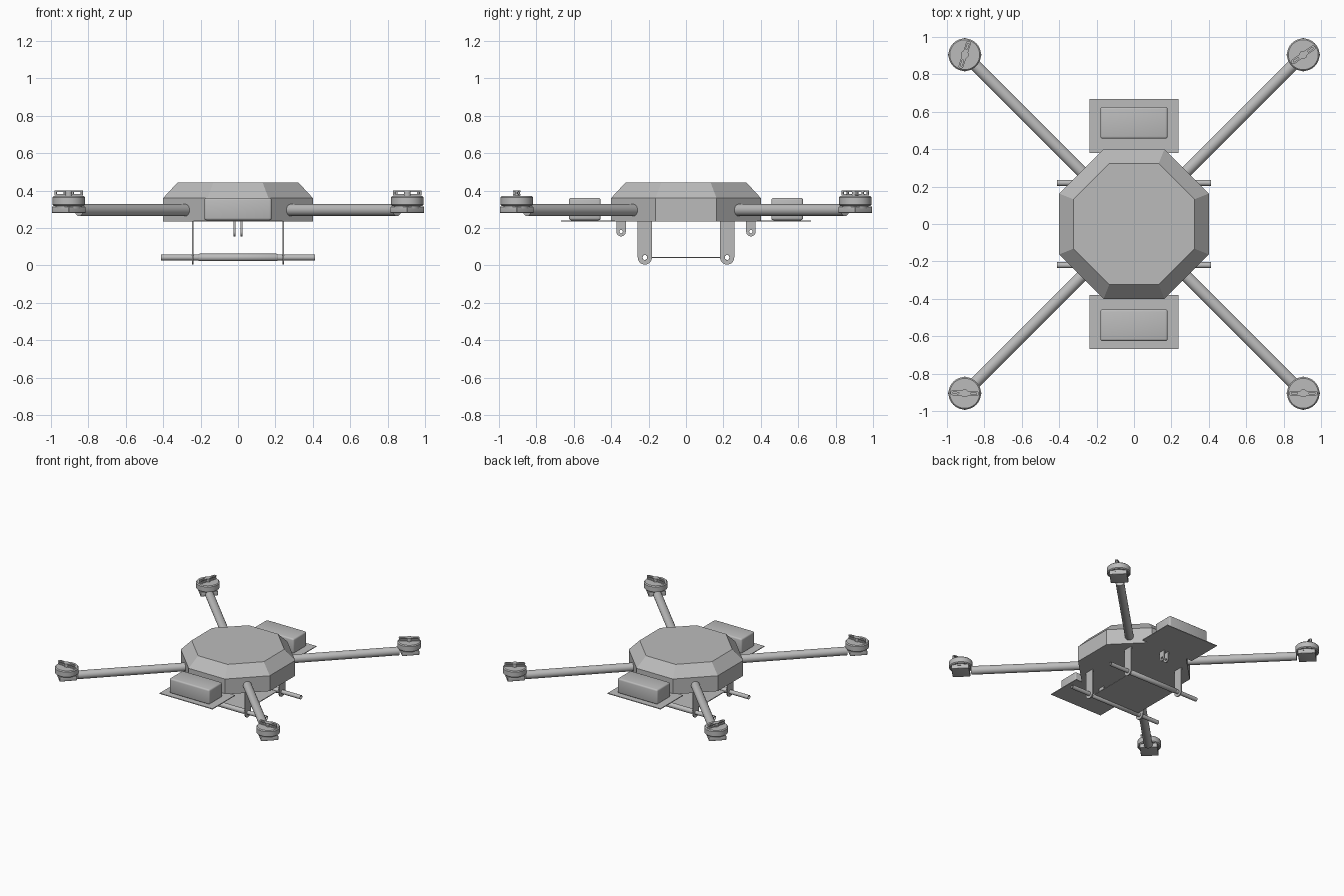
import bpy, bmesh, math
from mathutils import Matrix, Vector

cube = bpy.data.objects.get("Cube")
if cube:
    bpy.data.objects.remove(cube, do_unlink=True)

grey = bpy.data.materials.new("light grey")
grey.use_nodes = True
grey.diffuse_color = (0.5, 0.5, 0.5, 1)
grey.node_tree.nodes["Principled BSDF"].inputs["Base Color"].default_value = (0.5, 0.5, 0.5, 1)


def add(name, mesh, smooth=False):
    obj = bpy.data.objects.new(name, mesh)
    bpy.context.collection.objects.link(obj)
    mesh.materials.clear()
    mesh.materials.append(grey)
    if smooth:
        bpy.ops.object.select_all(action='DESELECT')
        obj.select_set(True)
        bpy.context.view_layer.objects.active = obj
        bpy.ops.object.shade_smooth_by_angle(angle=math.radians(35))
    return obj


def finish(name, bm, smooth=False):
    bmesh.ops.recalc_face_normals(bm, faces=bm.faces)
    mesh = bpy.data.meshes.new(name)
    bm.to_mesh(mesh)
    bm.free()
    return add(name, mesh, smooth)


def box(name, centre, size, turn=0, bevel=0):
    bm = bmesh.new()
    bmesh.ops.create_cube(bm, size=1, matrix=Matrix.Diagonal((*size, 1)))
    if bevel:
        bmesh.ops.bevel(bm, geom=bm.edges[:], offset=bevel, segments=3, profile=0.5, affect='EDGES')
    bm.transform(Matrix.Translation(centre) @ Matrix.Rotation(turn, 4, 'Z'))
    return finish(name, bm, bevel > 0)


def lathe(name, profile, matrix, steps=40):
    """Spin a radius/height profile about the local z axis."""
    bm = bmesh.new()
    verts = [bm.verts.new((r, 0, z)) for r, z in profile]
    edges = [bm.edges.new(pair) for pair in zip(verts, verts[1:])]
    bmesh.ops.spin(bm, geom=verts + edges, cent=(0, 0, 0), axis=(0, 0, 1),
                   angle=math.tau, steps=steps)
    bmesh.ops.remove_doubles(bm, verts=bm.verts, dist=1e-5)
    bm.transform(matrix)
    return finish(name, bm, True)


def along(start, end):
    """Matrix that puts local z on the line from start to end."""
    start, end = Vector(start), Vector(end)
    return Matrix.Translation(start) @ (end - start).to_track_quat('Z', 'Y').to_matrix().to_4x4()


def arc(cx, cy, r, a0, a1, n=16):
    return [(cx + r * math.cos(a0 + (a1 - a0) * i / n),
             cy + r * math.sin(a0 + (a1 - a0) * i / n)) for i in range(n + 1)]


def plate(name, outlines, thickness, matrix):
    """Flat plate from an outer outline followed by hole outlines."""
    curve = bpy.data.curves.new(name, 'CURVE')
    curve.dimensions, curve.fill_mode = '2D', 'BOTH'
    curve.extrude = thickness / 2
    for outline in outlines:
        spline = curve.splines.new('POLY')
        spline.points.add(len(outline) - 1)
        for point, (x, y) in zip(spline.points, outline):
            point.co = (x, y, 0, 1)
        spline.use_cyclic_u = True
    helper = bpy.data.objects.new(name + "_outline", curve)
    bpy.context.collection.objects.link(helper)
    graph = bpy.context.evaluated_depsgraph_get()
    mesh = bpy.data.meshes.new_from_object(helper.evaluated_get(graph))
    bpy.data.objects.remove(helper, do_unlink=True)
    bm = bmesh.new()
    bm.from_mesh(mesh)
    bmesh.ops.remove_doubles(bm, verts=bm.verts, dist=1e-5)
    bm.transform(matrix)
    return finish(name, bm, True)


def hanger(name, x, y, top, bottom, half, hole, thickness):
    """Upright tab with a round lower end and a pin hole."""
    cz = bottom + half
    outer = [(half, top), (-half, top)] + arc(0, cz, half, math.pi, math.tau)
    upright = Matrix(((0, 0, 1, x), (1, 0, 0, y), (0, 1, 0, 0), (0, 0, 0, 1)))
    plate(name, [outer, arc(0, cz, hole, 0, math.tau)[:-1]], thickness, upright)


# Octagonal body with a chamfered lid
bm = bmesh.new()
rings = []
for half, flat, z in ((0.4, 0.163, 0.235), (0.4, 0.163, 0.36), (0.324, 0.132, 0.442)):
    corners = [(half, -flat), (half, flat), (flat, half), (-flat, half),
               (-half, flat), (-half, -flat), (-flat, -half), (flat, -half)]
    rings.append([bm.verts.new((x, y, z)) for x, y in corners])
bm.faces.new(rings[0])
bm.faces.new(rings[2])
for low, high in zip(rings, rings[1:]):
    for i in range(8):
        j = (i + 1) % 8
        bm.faces.new((low[i], low[j], high[j], high[i]))
finish("body", bm)

# Battery trays and batteries at front and back
for end, s in (("front", -1), ("back", 1)):
    box(end + "_tray", (0, s * 0.523, 0.238), (0.475, 0.288, 0.006))
    box(end + "_battery", (0, s * 0.541, 0.301), (0.36, 0.17, 0.12), bevel=0.012)

# Arms, motors and propeller clamps
clamp_turn = {(1, 1): 35, (-1, 1): 72, (-1, -1): -2, (1, -1): 0}
for (sx, sy), degrees in clamp_turn.items():
    side = ("back_" if sy > 0 else "front_") + ("left_" if sx > 0 else "right_")
    path = along((sx * 0.22, sy * 0.22, 0.295), (sx * 0.85, sy * 0.85, 0.295))
    length = 0.63 * math.sqrt(2)
    lathe(side + "arm", [(0, 0), (0.032, 0), (0.032, length), (0, length)], path, 32)
    mx, my = sx * 0.905, sy * 0.905
    diagonal = math.atan2(sy, sx)
    box(side + "motor_mount", (mx, my, 0.297), (0.13, 0.13, 0.034), diagonal, 0.004)
    here = Matrix.Translation((mx, my, 0))
    lathe(side + "motor", [(0, 0.305), (0.07, 0.305), (0.07, 0.317), (0.08, 0.317),
                           (0.087, 0.324), (0.087, 0.364), (0.08, 0.371), (0, 0.371)], here)
    lathe(side + "motor_shaft", [(0, 0.365), (0.018, 0.365), (0.018, 0.398), (0, 0.398)], here, 20)
    # Two stacked clamp bars with slots, held apart by end pins
    turn = Matrix.Rotation(math.radians(degrees), 4, 'Z')
    w, reach, q = 0.013, 0.064, math.pi / 2
    hub = 0.021
    a = math.asin(w / hub)
    outer = (arc(reach, 0, w, -q, q, 8) + arc(0, 0, hub, a, math.pi - a, 8)
             + arc(-reach, 0, w, q, 3 * q, 8) + arc(0, 0, hub, math.pi + a, math.tau - a, 8))
    slots = [arc(s * 0.06, 0, 0.004, -q, q, 6) + arc(s * 0.034, 0, 0.004, q, 3 * q, 6)
             for s in (-1, 1)]
    slots[0] = arc(-0.034, 0, 0.004, -q, q, 6) + arc(-0.06, 0, 0.004, q, 3 * q, 6)
    for level, z in (("lower", 0.378), ("upper", 0.396)):
        plate(side + level + "_clamp", [outer] + slots, 0.007,
              here @ Matrix.Translation((0, 0, z)) @ turn)
    for s in (-1, 1):
        lathe(side + "clamp_pin", [(0, 0.376), (0.006, 0.376), (0.006, 0.398), (0, 0.398)],
              here @ turn @ Matrix.Translation((s * 0.07, 0, 0)), 12)

# Landing legs, hollow skid tubes with sleeves, and small lugs
for sy, end in ((-1, "front"), (1, "back")):
    y = sy * 0.22
    for sx, side in ((-1, "right"), (1, "left")):
        hanger(f"{end}_{side}_leg", sx * 0.241, y, 0.24, 0.004, 0.038, 0.0155, 0.008)
        hanger(f"{end}_{side}_lug", sx * 0.019, sy * 0.347, 0.24, 0.155, 0.025, 0.009, 0.009)
    axis = along((-0.413, y, 0.042), (0.413, y, 0.042))
    lathe(end + "_skid_tube", [(0.016, 0), (0.016, 0.826), (0.013, 0.826), (0.013, 0), (0.016, 0)], axis, 24)
    axis = along((-0.213, y, 0.042), (0.213, y, 0.042))
    lathe(end + "_sleeve", [(0.016, 0), (0.02, 0.006), (0.02, 0.42), (0.016, 0.426)], axis, 24)

# Thin payload plate between the skids
box("payload_plate", (0, 0, 0.042), (0.42, 0.41, 0.006))
